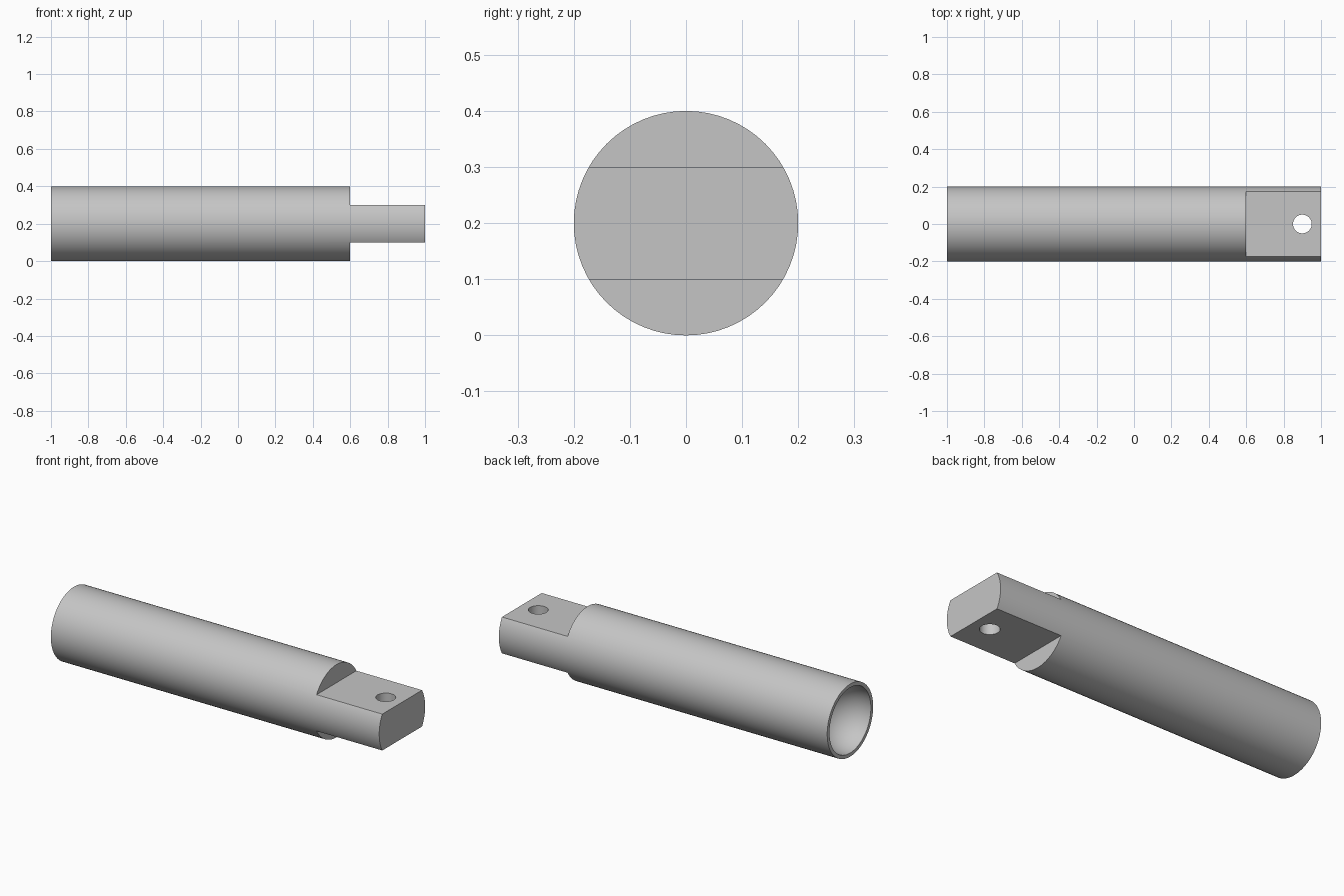
import bpy
from math import pi, radians

cube = bpy.data.objects.get("Cube")
if cube:
    bpy.data.objects.remove(cube, do_unlink=True)

RADIUS = 0.2
AXIS_Z = RADIUS

steel = bpy.data.materials.new("light grey steel")
steel.use_nodes = True
grey = (0.56, 0.56, 0.56, 1)
steel.diffuse_color = grey
steel.node_tree.nodes["Principled BSDF"].inputs["Base Color"].default_value = grey


def finish(name):
    """Name the active object and bake its transform."""
    obj = bpy.context.object
    obj.name = name
    bpy.ops.object.transform_apply(location=True, rotation=True, scale=True)
    obj.data.materials.append(steel)
    return obj


def cut(target, cutter):
    """Subtract a cutter from the target and remove the cutter."""
    cutter.hide_render = True
    mod = target.modifiers.new("cut", "BOOLEAN")
    mod.operation = "DIFFERENCE"
    mod.solver = "EXACT"
    mod.object = cutter
    bpy.ops.object.select_all(action="DESELECT")
    target.select_set(True)
    bpy.context.view_layer.objects.active = target
    bpy.ops.object.modifier_apply(modifier=mod.name)
    bpy.data.objects.remove(cutter, do_unlink=True)


# Round rod lying along x
bpy.ops.mesh.primitive_cylinder_add(vertices=64, radius=RADIUS, depth=2,
                                    location=(0, 0, AXIS_Z), rotation=(0, pi / 2, 0))
rod = finish("rod_with_tang")

# Flats above and below the tang
for side in (-1, 1):
    bpy.ops.mesh.primitive_cube_add(size=1, location=(0.9, 0, AXIS_Z + side * 0.3))
    bpy.context.object.scale = (0.6, 1, 0.4)
    cut(rod, finish("flat_cutter"))

# Pin hole through the tang
bpy.ops.mesh.primitive_cylinder_add(vertices=40, radius=0.05, depth=1,
                                    location=(0.9, 0, AXIS_Z))
cut(rod, finish("pin_hole_cutter"))

# Round cup in the other end
bpy.ops.mesh.primitive_uv_sphere_add(segments=64, ring_count=32, radius=0.18,
                                     location=(-1, 0, AXIS_Z), rotation=(0, pi / 2, 0))
cut(rod, finish("cup_cutter"))

# Smooth round faces, keeping machined edges sharp
bpy.ops.object.shade_smooth_by_angle(angle=radians(30))
